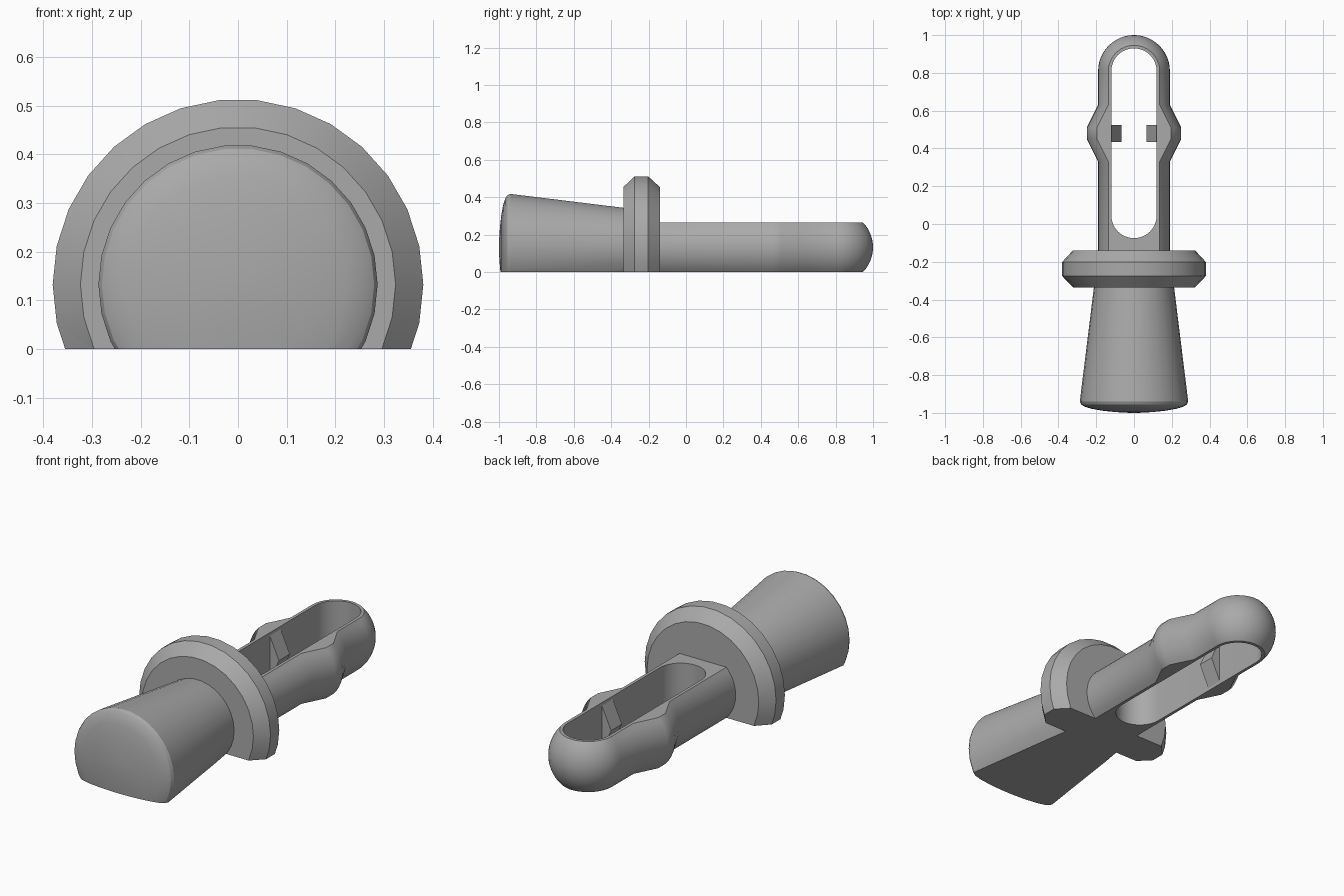
import bpy, bmesh
from math import sin, cos, pi, radians
from mathutils import Vector

cube = bpy.data.objects.get("Cube")
if cube:
    bpy.data.objects.remove(cube, do_unlink=True)

AXIS = 0.1325          # height of the long axis
TOP = 2 * AXIS         # height of the flat top of the shaft
R = 0.19               # shaft radius
SLOT = 0.12            # half width of the slot

grey = bpy.data.materials.new("plain grey")
grey.use_nodes = True
colour = (0.4, 0.4, 0.4, 1)
grey.diffuse_color = colour
grey.node_tree.nodes["Principled BSDF"].inputs["Base Color"].default_value = colour


def finish(name, bm):
    bmesh.ops.recalc_face_normals(bm, faces=bm.faces)
    mesh = bpy.data.meshes.new(name)
    bm.to_mesh(mesh)
    bm.free()
    mesh.materials.append(grey)
    obj = bpy.data.objects.new(name, mesh)
    bpy.context.collection.objects.link(obj)
    return obj


def smooth(obj):
    bpy.ops.object.select_all(action='DESELECT')
    obj.select_set(True)
    bpy.context.view_layer.objects.active = obj
    bpy.ops.object.shade_smooth_by_angle(angle=radians(30))


def slice_flat(bm, z, side):
    """Cut away everything past height z and cap the cut."""
    cut = bmesh.ops.bisect_plane(bm, geom=bm.verts[:] + bm.edges[:] + bm.faces[:],
                                 plane_co=(0, 0, z), plane_no=(0, 0, side), clear_outer=True)
    edges = [e for e in cut["geom_cut"] if isinstance(e, bmesh.types.BMEdge)]
    bmesh.ops.holes_fill(bm, edges=edges)


def turned(name, profile, sides=30, flat_top=False):
    """Rings of (y, radius, sideways bulge) along the axis, cut flat below."""
    bm = bmesh.new()
    rings = []
    for y, r, bulge in profile:
        ring = []
        for i in range(sides):
            a = 2 * pi * i / sides
            x = r * cos(a)
            push = 0 if abs(x) < 0.001 else bulge if x > 0 else -bulge
            ring.append(bm.verts.new((x + push, y, AXIS + r * sin(a))))
        rings.append(ring)
    for a, b in zip(rings, rings[1:]):
        for i in range(sides):
            j = (i + 1) % sides
            bm.faces.new((a[i], a[j], b[j], b[i]))
    bm.faces.new(rings[0])
    bm.faces.new(rings[-1])
    slice_flat(bm, 0, -1)
    if flat_top:
        slice_flat(bm, TOP, 1)
    return finish(name, bm)


def prism(name, points, depth):
    bm = bmesh.new()
    face = bm.faces.new([bm.verts.new(p) for p in points])
    ext = bmesh.ops.extrude_face_region(bm, geom=[face])
    verts = [v for v in ext["geom"] if isinstance(v, bmesh.types.BMVert)]
    bmesh.ops.translate(bm, verts=verts, vec=Vector(depth))
    return finish(name, bm)


# Tapered handle with a softly domed end
dome = [(-0.94, 0.287), (-0.955, 0.28), (-0.967, 0.262), (-0.978, 0.225),
        (-0.988, 0.17), (-0.995, 0.105), (-0.999, 0.045), (-1, 0.005)]
smooth(turned("handle", [(y, r, 0) for y, r in [(-0.3, 0.208)] + dome]))

# Collar with bevelled rims
smooth(turned("collar", [(-0.335, 0.324, 0), (-0.275, 0.381, 0),
                         (-0.202, 0.381, 0), (-0.14, 0.324, 0)]))

# Shaft with side bulges and a ball end
ball = [(0.81 + R * sin(a), R * cos(a), 0) for a in (pi / 2 * i / 12 for i in range(12))]
shaft = turned("shaft", [(-0.25, R, 0), (0.33, R, 0), (0.45, R, 0.06),
                         (0.51, R, 0.06), (0.63, R, 0)] + ball
               + [(0.81 + R, 0.002, 0)], sides=40, flat_top=True)

# Round-ended slot through the shaft
outline = []
for centre, start in ((0.81, 0), (0.045, pi)):
    for i in range(17):
        a = start + pi * i / 16
        outline.append((SLOT * cos(a), centre + SLOT * sin(a), -0.1))
cutter = prism("slot_cutter", outline, (0, 0, 0.6))
cutter.hide_render = True
mod = shaft.modifiers.new("slot", 'BOOLEAN')
mod.operation = 'DIFFERENCE'
mod.solver = 'EXACT'
mod.object = cutter
bpy.context.view_layer.objects.active = shaft
bpy.ops.object.modifier_apply(modifier=mod.name)
bpy.data.objects.remove(cutter, do_unlink=True)
smooth(shaft)

# Pointed catches facing each other inside the slot
for side, label in ((1, "left"), (-1, "right")):
    prism(label + "_catch", [(side * (SLOT + 0.005), 0.435, 0.005),
                             (side * 0.067, 0.435, AXIS),
                             (side * (SLOT + 0.005), 0.435, TOP - 0.005)], (0, 0.09, 0))
